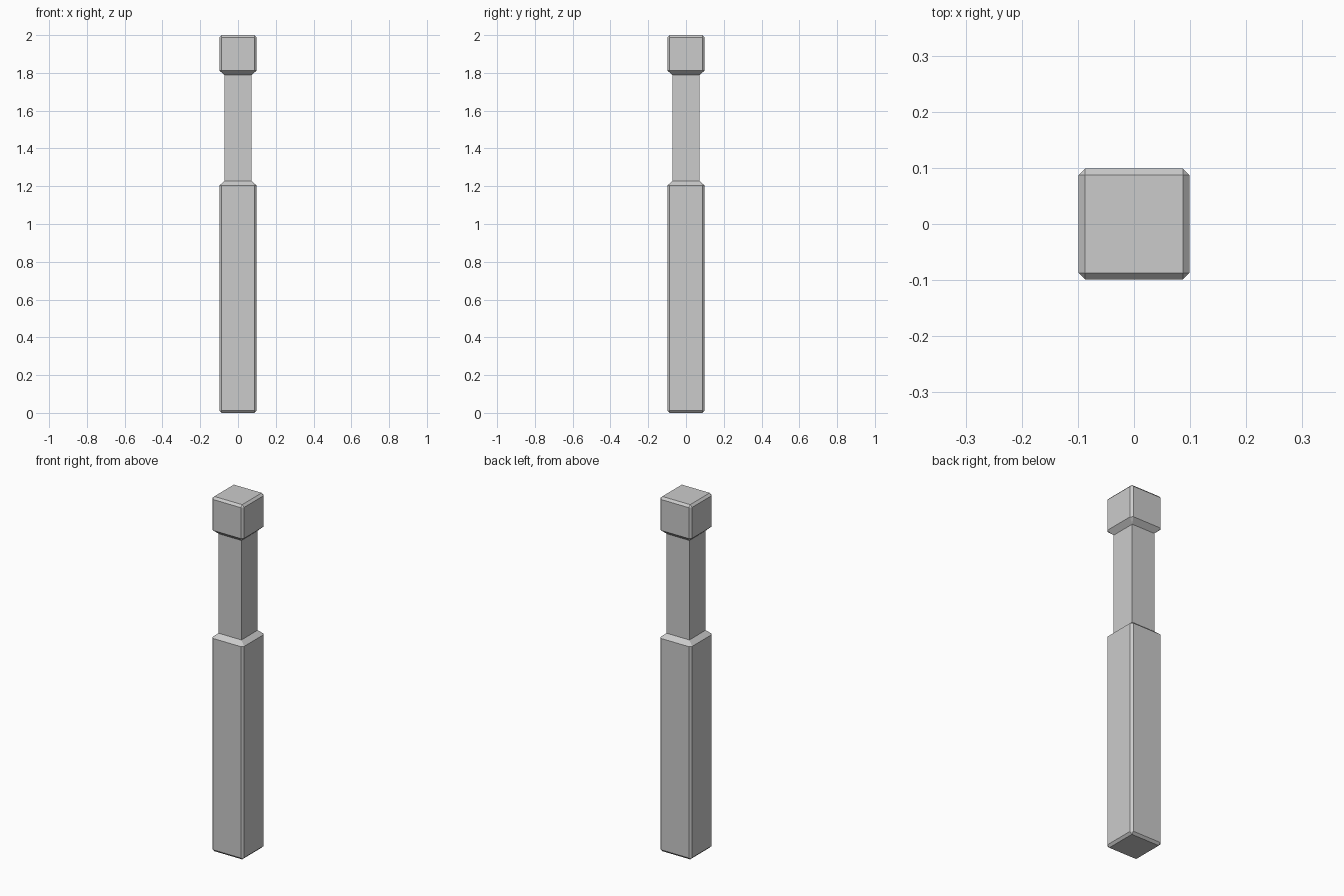
import bpy, bmesh

if "Cube" in bpy.data.objects:
    bpy.data.objects.remove(bpy.data.objects["Cube"])

# Post profile: (height, half width, corner chamfer); zero chamfer = square ring
PROFILE = [
    (0.0, 0.087, 0.0),       # foot
    (0.0125, 0.099, 0.012),  # body
    (1.204, 0.099, 0.012),
    (1.227, 0.0715, 0.0),    # neck
    (1.788, 0.0715, 0.0),
    (1.813, 0.099, 0.012),   # head
    (1.9875, 0.099, 0.012),
    (2.0, 0.087, 0.0),       # top
]


def add_ring(bm, z, h, c):
    k = h - c
    pts = [(k, -h), (h, -k), (h, k), (k, h), (-k, h), (-h, k), (-h, -k), (-k, -h)]
    return [bm.verts.new((x, y, z)) for x, y in pts]


# Loft the rings into one closed post
bm = bmesh.new()
rings = [add_ring(bm, *p) for p in PROFILE]
for low, high in zip(rings, rings[1:]):
    for i in range(8):
        j = (i + 1) % 8
        bm.faces.new((low[i], low[j], high[j], high[i]))
bm.faces.new(rings[0][::-1])
bm.faces.new(rings[-1])

# Close the chamfers where they meet square rings
bmesh.ops.remove_doubles(bm, verts=bm.verts[:], dist=1e-5)
bmesh.ops.recalc_face_normals(bm, faces=bm.faces[:])

mesh = bpy.data.meshes.new("post")
bm.to_mesh(mesh)
bm.free()
bpy.context.collection.objects.link(bpy.data.objects.new("post", mesh))
